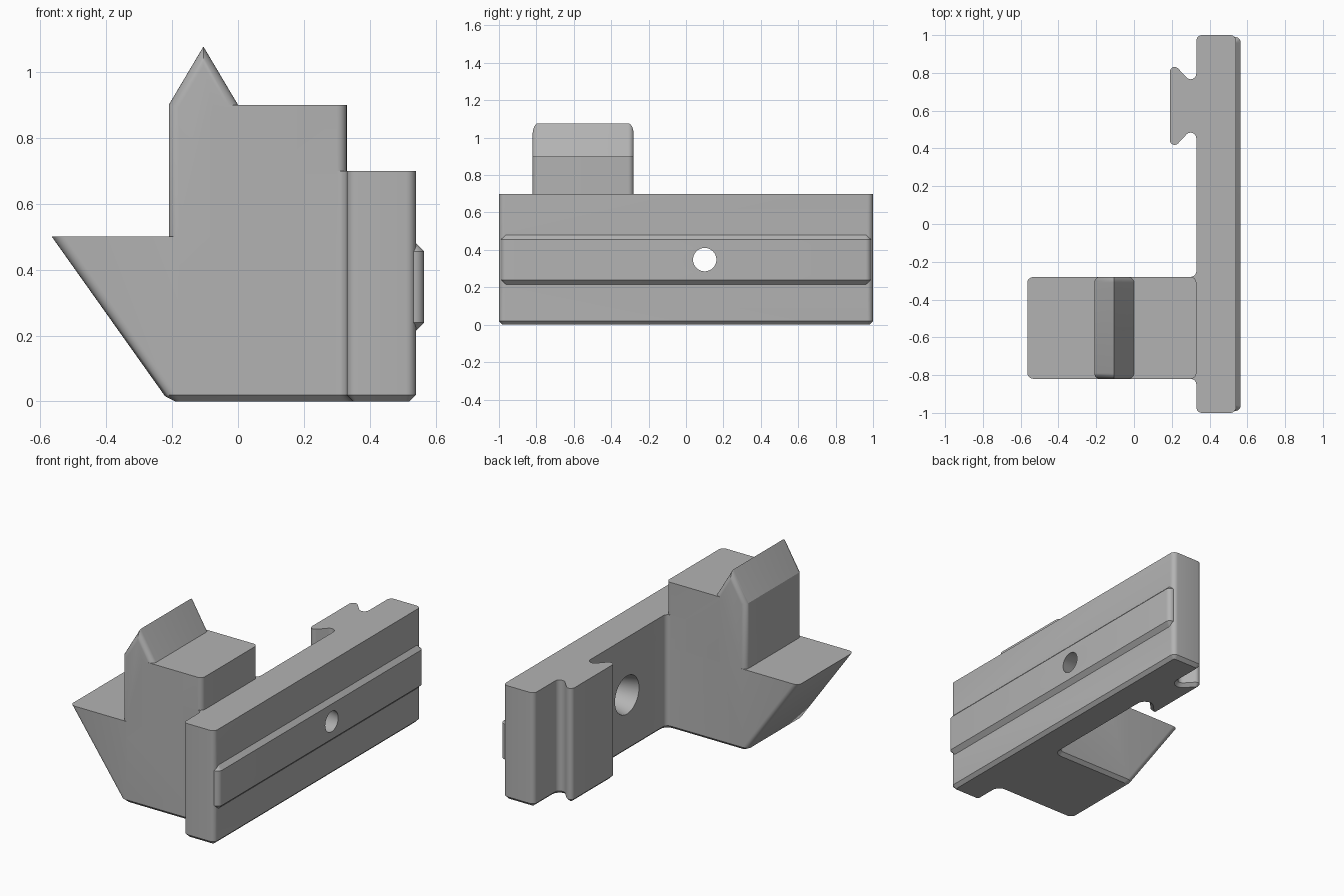
import bpy, bmesh, math
from mathutils import Vector, Matrix

cube = bpy.data.objects.get("Cube")
if cube:
    bpy.data.objects.remove(cube, do_unlink=True)

R = 0.03                      # common fillet radius
Y0, Y1 = -0.82, -0.28         # width of the hook block

grey = bpy.data.materials.new("light_grey")
grey.use_nodes = True
colour = (0.45, 0.45, 0.45, 1)
grey.diffuse_color = colour
grey.node_tree.nodes["Principled BSDF"].inputs["Base Color"].default_value = colour


def rounded(corners, steps=6):
    """Outline from (x, y, radius) corners; radius 0 stays sharp."""
    out = []
    for i, (x, y, r) in enumerate(corners):
        p = Vector((x, y))
        if not r:
            out.append(p)
            continue
        a = (Vector(corners[i - 1][:2]) - p).normalized()
        b = (Vector(corners[(i + 1) % len(corners)][:2]) - p).normalized()
        half = a.angle(b) / 2
        centre = p + (a + b).normalized() * r / math.sin(half)
        start = p + a * r / math.tan(half) - centre
        end = p + b * r / math.tan(half) - centre
        sweep = start.angle_signed(end)
        for k in range(steps + 1):
            out.append(centre + Matrix.Rotation(-sweep * k / steps, 2) @ start)
    return out


def prism(name, outline, axis, lo, hi, edge_rule=None, chamfer=None):
    """Extrude an outline along z or y, fillet chosen edges, chamfer chosen rims."""
    place = (lambda p, h: (p[0], p[1], h)) if axis == "z" else (lambda p, h: (p[0], h, p[1]))
    bm = bmesh.new()
    face = bm.faces.new([bm.verts.new(place(p, lo)) for p in outline])
    shift = Vector(place((0, 0), hi - lo))
    new = bmesh.ops.extrude_face_region(bm, geom=[face], use_keep_orig=True)["geom"]
    bmesh.ops.translate(bm, verts=[v for v in new if isinstance(v, bmesh.types.BMVert)], vec=shift)
    bmesh.ops.recalc_face_normals(bm, faces=bm.faces)
    if edge_rule:
        edges = [e for e in bm.edges if edge_rule(*[v.co for v in e.verts])]
        bmesh.ops.bevel(bm, geom=edges, offset=R, segments=6, profile=0.5, affect='EDGES')
    if chamfer:
        size, heights = chamfer
        rim = [e for e in bm.edges if any(all(abs(v.co.z - h) < 1e-5 for v in e.verts) for h in heights)]
        bmesh.ops.bevel(bm, geom=rim, offset=size, segments=1, affect='EDGES')
    mesh = bpy.data.meshes.new(name)
    bm.to_mesh(mesh)
    bm.free()
    mesh.materials.append(grey)
    obj = bpy.data.objects.new(name, mesh)
    bpy.context.collection.objects.link(obj)
    return obj


def boolean(target, tool, operation):
    mod = target.modifiers.new(operation.lower(), 'BOOLEAN')
    mod.object, mod.operation, mod.solver = tool, operation, 'EXACT'
    bpy.context.view_layer.objects.active = target
    bpy.ops.object.modifier_apply(modifier=mod.name)
    bpy.data.objects.remove(tool, do_unlink=True)


# Rail with a dovetail and a filleted root for the hook block
rail = prism("rail", rounded([
    (0.54, -1, R), (0.54, 1, R), (0.33, 1, R),
    (0.33, 0.72, R), (0.19, 0.87, 0.025), (0.19, 0.38, 0.025), (0.33, 0.53, R),
    (0.33, Y1, R), (0.2, Y1, 0), (0.2, Y0, 0), (0.33, Y0, R), (0.33, -1, R),
]), "z", 0, 0.7, chamfer=(0.02, [0]))

# Raised band along the outer side
band = prism("band", rounded([(0.565, -0.99, R), (0.565, 0.99, R), (0.4, 0.99, 0), (0.4, -0.99, 0)]),
             "z", 0.215, 0.48, chamfer=(0.025, [0.215, 0.48]))

# Sloped lower half of the hook block
lower = prism("hook_base", [(-0.565, 0.5), (-0.21, 0), (0.4, 0), (0.4, 0.5)], "y", Y0, Y1,
              lambda a, b: abs(a.y - b.y) < 1e-5 and abs(a.x - b.x) > 0.1 and abs(a.z - b.z) > 0.1,
              chamfer=(0.02, [0]))

# Upright block behind the pointed ridge
upright = prism("upright", rounded([(-0.105, Y0, R), (0.33, Y0, R), (0.33, Y1, R), (-0.105, Y1, R)]),
                "z", 0.4, 0.9)

# Pointed ridge
ridge = prism("ridge", [(-0.21, 0.4), (-0.21, 0.9), (-0.105, 1.077), (0, 0.9), (0, 0.4)], "y", Y0, Y1,
              lambda a, b: abs(a.y - b.y) < 1e-5 and abs(a.z - b.z) > 0.1)

for part in (band, lower, upright, ridge):
    boolean(rail, part, 'UNION')

# Tapered screw hole, wider on the inside
bm = bmesh.new()
bmesh.ops.create_cone(bm, cap_ends=True, segments=48, radius1=0.12, radius2=0.0625, depth=0.25,
                      matrix=Matrix.Translation((0.44, 0.1, 0.348)) @ Matrix.Rotation(math.pi / 2, 4, 'Y'))
mesh = bpy.data.meshes.new("hole_cutter")
bm.to_mesh(mesh)
bm.free()
mesh.materials.append(grey)
cutter = bpy.data.objects.new("hole_cutter", mesh)
bpy.context.collection.objects.link(cutter)
boolean(rail, cutter, 'DIFFERENCE')

rail.name = "bracket"
bpy.ops.object.select_all(action='DESELECT')
rail.select_set(True)
bpy.context.view_layer.objects.active = rail
bpy.ops.object.shade_smooth_by_angle(angle=math.radians(30))
